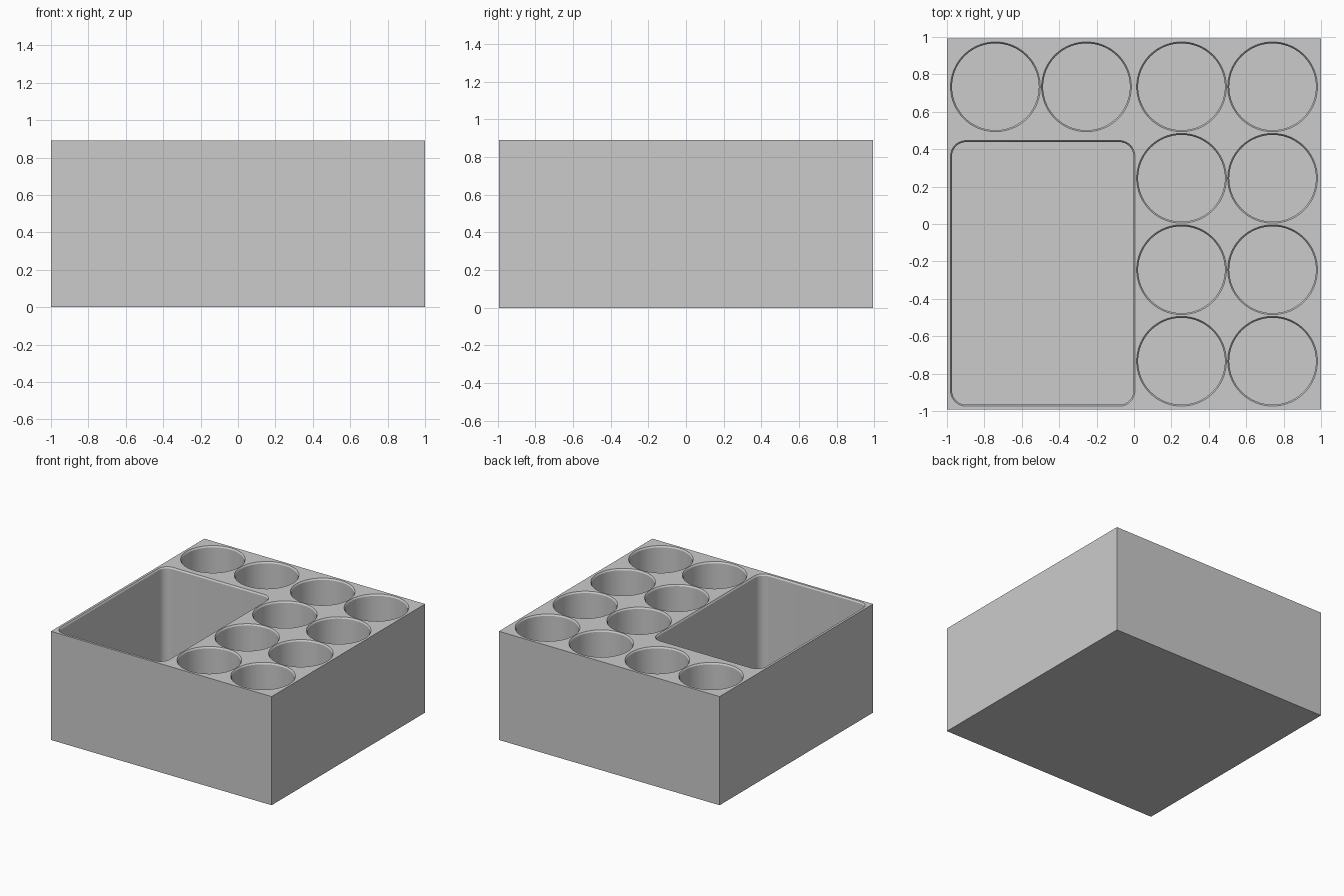
import bpy
import bmesh
from math import cos, sin, pi, radians

HALF_X, HALF_Y, HEIGHT = 1.0, 0.993, 0.89
FLOOR = 0.03
RIM_OUT, RIM_DROP = 0.008, 0.012
CUP_R = 0.232
CORNER_R = 0.075

if "Cube" in bpy.data.objects:
    bpy.data.objects.remove(bpy.data.objects["Cube"], do_unlink=True)

grey = bpy.data.materials.new("light grey")
grey.use_nodes = True
grey.diffuse_color = (0.6, 0.6, 0.6, 1)
grey.node_tree.nodes["Principled BSDF"].inputs["Base Color"].default_value = (0.6, 0.6, 0.6, 1)


def make_object(name, bm):
    bmesh.ops.recalc_face_normals(bm, faces=bm.faces)
    mesh = bpy.data.meshes.new(name)
    bm.to_mesh(mesh)
    bm.free()
    mesh.materials.append(grey)
    obj = bpy.data.objects.new(name, mesh)
    bpy.context.collection.objects.link(obj)
    return obj


def rounded_outline(cx, cy, hx, hy, r, steps):
    """Rounded rectangle outline; a circle when r equals both half sizes."""
    points = []
    for corner, (sx, sy) in enumerate([(1, 1), (-1, 1), (-1, -1), (1, -1)]):
        for i in range(steps + 1):
            a = (corner + i / steps) * pi / 2
            points.append((cx + sx * (hx - r) + r * cos(a),
                           cy + sy * (hy - r) + r * sin(a)))
    return points


def add_recess(bm, cx, cy, hx, hy, r, steps):
    """Solid in the shape of a recess with a chamfered rim."""
    levels = [(FLOOR, 0), (HEIGHT - RIM_DROP, 0), (HEIGHT, RIM_OUT), (HEIGHT + 0.05, RIM_OUT)]
    rings = []
    for z, grow in levels:
        outline = rounded_outline(cx, cy, hx + grow, hy + grow, r + grow, steps)
        rings.append([bm.verts.new((x, y, z)) for x, y in outline])
    for low, high in zip(rings, rings[1:]):
        n = len(low)
        for i in range(n):
            j = (i + 1) % n
            bm.faces.new((low[i], low[j], high[j], high[i]))
    bm.faces.new(rings[0][::-1])
    bm.faces.new(rings[-1])
    bmesh.ops.remove_doubles(bm, verts=bm.verts, dist=0.0001)


# Solid block
bm = bmesh.new()
bmesh.ops.create_cube(bm, size=1)
bmesh.ops.scale(bm, vec=(2 * HALF_X, 2 * HALF_Y, HEIGHT), verts=bm.verts)
bmesh.ops.translate(bm, vec=(0, 0, HEIGHT / 2), verts=bm.verts)
tray = make_object("organizer_tray", bm)

# Round cups: two full columns on the left, plus the rest of the back row
bm = bmesh.new()
for x in (-0.741, -0.254, 0.254, 0.741):
    for row in range(4):
        y = 0.7335 - 0.489 * row
        if x > 0 or row == 0:
            add_recess(bm, x, y, CUP_R, CUP_R, CUP_R, 20)

# Large rectangular compartment
add_recess(bm, -0.488, -0.264, 0.485, 0.702, CORNER_R, 10)
cutter = make_object("recess_cutter", bm)
cutter.hide_render = True

# Carve the recesses
boolean = tray.modifiers.new("recesses", 'BOOLEAN')
boolean.operation = 'DIFFERENCE'
boolean.solver = 'EXACT'
boolean.object = cutter
bpy.ops.object.select_all(action='DESELECT')
bpy.context.view_layer.objects.active = tray
tray.select_set(True)
bpy.ops.object.modifier_apply(modifier=boolean.name)
bpy.data.objects.remove(cutter, do_unlink=True)
bpy.ops.object.shade_smooth_by_angle(angle=radians(25))
